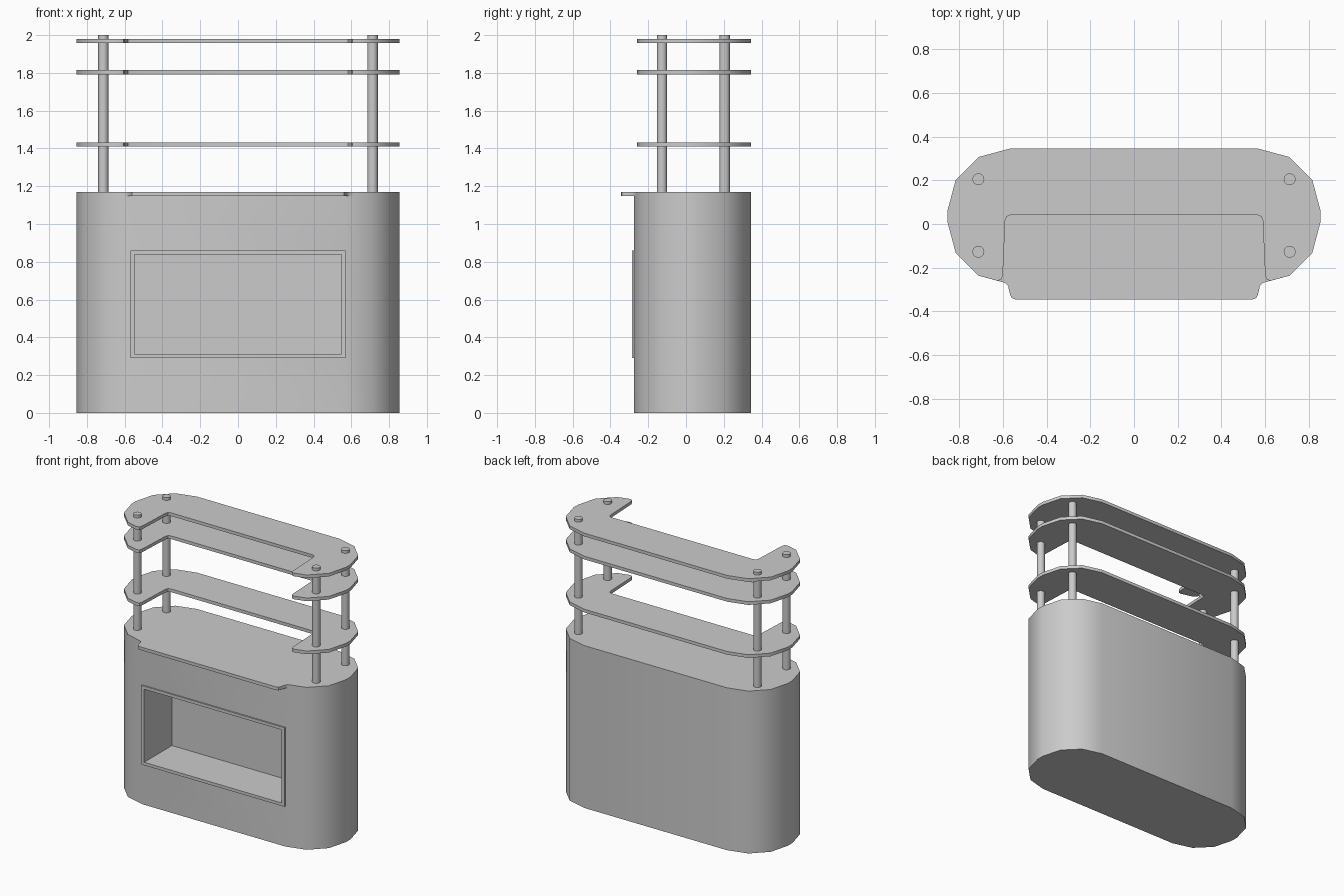
import bpy
import bmesh
from math import cos, sin, radians

cube = bpy.data.objects.get("Cube")
if cube:
    bpy.data.objects.remove(cube, do_unlink=True)

grey = bpy.data.materials.new("light_grey")
grey.use_nodes = True
grey.diffuse_color = (0.6, 0.6, 0.6, 1)
grey.node_tree.nodes["Principled BSDF"].inputs["Base Color"].default_value = (0.6, 0.6, 0.6, 1)


def prism(name, half, z0, z1):
    """Extrude an outline, given as its +x half, between two heights."""
    outline = half + [(-x, y) for x, y in reversed(half)]
    bm = bmesh.new()
    face = bm.faces.new([bm.verts.new((x, y, z0)) for x, y in outline])
    new = bmesh.ops.extrude_face_region(bm, geom=[face])["geom"]
    top = [v for v in new if isinstance(v, bmesh.types.BMVert)]
    bmesh.ops.translate(bm, verts=top, vec=(0, 0, z1 - z0))
    bmesh.ops.recalc_face_normals(bm, faces=bm.faces)
    mesh = bpy.data.meshes.new(name)
    bm.to_mesh(mesh)
    bm.free()
    mesh.materials.append(grey)
    obj = bpy.data.objects.new(name, mesh)
    bpy.context.collection.objects.link(obj)
    return obj


def select(obj):
    bpy.ops.object.select_all(action="DESELECT")
    obj.select_set(True)
    bpy.context.view_layer.objects.active = obj


def smooth(obj):
    select(obj)
    bpy.ops.object.shade_smooth_by_angle(angle=radians(40))


def combine(obj, other, operation):
    """Apply a boolean and discard the helper."""
    select(obj)
    mod = obj.modifiers.new("combine", "BOOLEAN")
    mod.operation = operation
    mod.solver = "EXACT"
    mod.object = other
    bpy.ops.object.modifier_apply(modifier=mod.name)
    bpy.data.objects.remove(other, do_unlink=True)


def arc(cx, cy, r, angles):
    return [(cx + r * cos(radians(a)), cy + r * sin(radians(a))) for a in angles]


R, CX, HEIGHT, THICK = 0.285, 0.57, 1.17, 0.023
back_corner = arc(CX, 0.06, R, (90, 60, 30, 0))
front_corner = arc(CX, 0.01, R, (0, -30, -60, -90))

# Counter body with projecting front lip
body = prism("counter_body", back_corner + front_corner, 0, HEIGHT)
lip = [(0.615, -0.2), (0.615, -0.263), (0.59, -0.27), (0.577, -0.284),
       (0.567, -0.325), (0.56, -0.339), (0.545, -0.345)]
combine(body, prism("front_lip", lip, HEIGHT - THICK, HEIGHT), "UNION")

# Raised window frame and the recess inside it
frame = prism("window_frame", [(0.57, -0.2), (0.57, -0.285)], 0.29, 0.86)
combine(body, frame, "UNION")
recess = prism("recess_cutter", [(0.548, 0.03), (0.548, -0.4)], 0.312, 0.838)
combine(body, recess, "DIFFERENCE")
smooth(body)

# Three U-shaped shelves
notch = [(0.625, -0.26), (0.607, -0.253), (0.601, -0.235),
         (0.59, 0.015), (0.583, 0.034), (0.565, 0.042)]
for name, top in (("lower_shelf", 1.432), ("middle_shelf", 1.814), ("upper_shelf", 1.98)):
    smooth(prism(name, back_corner + front_corner[:-1] + notch, top - THICK, top))

# Four support posts
for side, x in (("left", 0.713), ("right", -0.713)):
    for end, y in (("front", -0.127), ("back", 0.205)):
        bpy.ops.mesh.primitive_cylinder_add(
            vertices=24, radius=0.027, depth=2 - HEIGHT,
            location=(x, y, (2 + HEIGHT) / 2))
        post = bpy.context.object
        post.name = f"{end}_{side}_post"
        post.data.materials.append(grey)
        smooth(post)
